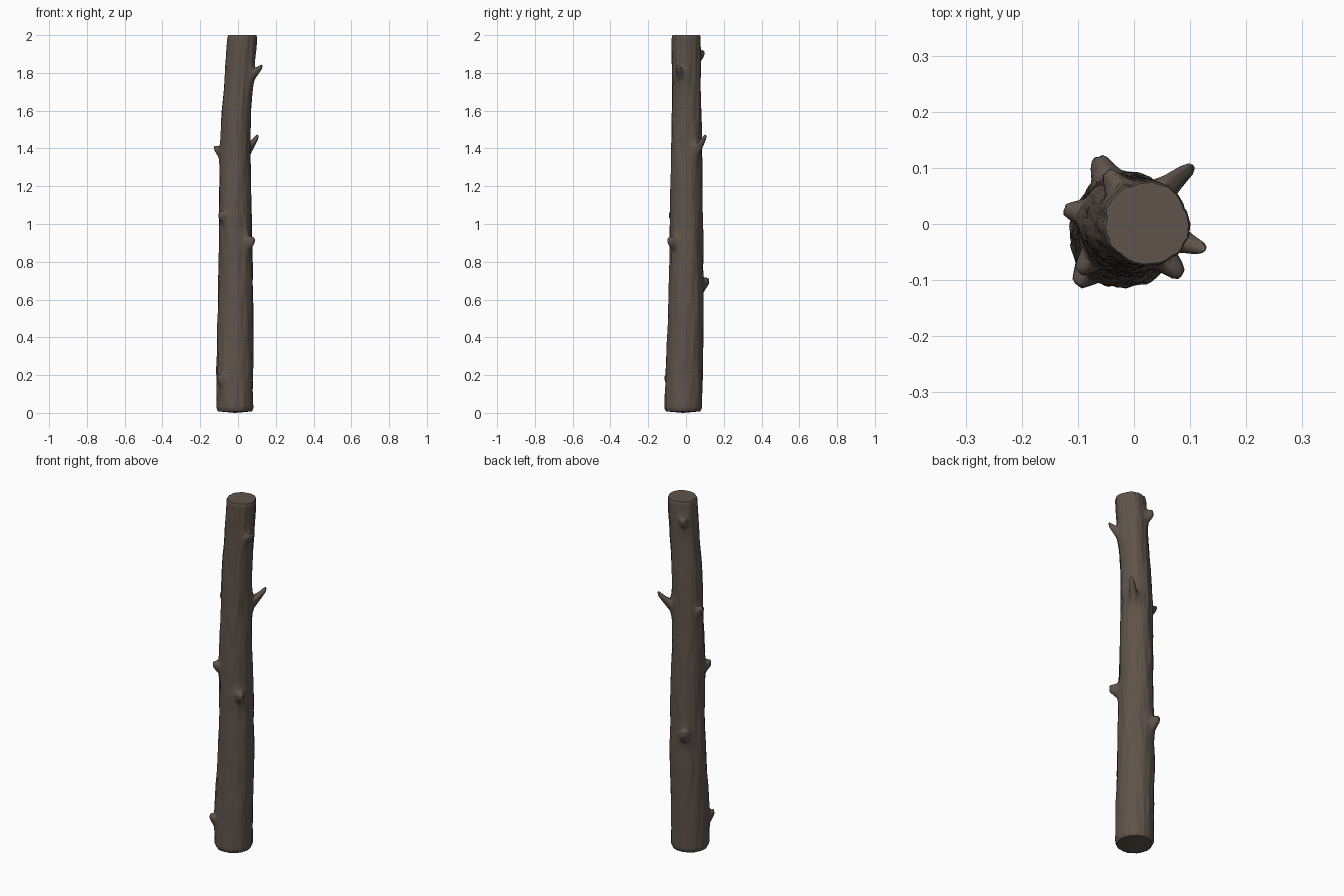
import bpy, bmesh, math
from mathutils import Vector, noise

if "Cube" in bpy.data.objects:
    bpy.data.objects.remove(bpy.data.objects["Cube"])

SIDES, RINGS = 80, 240

# trunk path: height, centre x, centre y, radius
PATH = [(0.0, -.015, -.016, .098), (0.25, -.015, -.012, .097), (0.5, -.013, 0, .094),
        (1.0, -.013, .002, .086), (1.4, -.015, .004, .080), (1.6, -.008, .003, .078),
        (1.8, .008, .001, .076), (2.0, .022, 0, .077)]

# branch stubs: tip x, tip y, base height, rise of the tip, tip half-width
STUBS = [(.125, -.046, 1.80, .035, .015), (.104, .104, 1.40, .065, .016),
         (-.126, .027, 1.385, .020, .016), (.086, -.093, .905, .010, .020),
         (-.064, .120, .685, .015, .020), (-.101, -.105, .175, .015, .018),
         (-.048, .094, 1.895, .010, .018), (-.097, -.083, 1.04, .010, .018)]


def trunk(z):
    """Smoothly interpolated centre and radius at a height."""
    for a, b in zip(PATH, PATH[1:]):
        if z <= b[0] + 1e-6:
            t = (z - a[0]) / (b[0] - a[0])
            return [p + (q - p) * t for p, q in zip(a[1:], b[1:])]


def smooth(t):
    t = max(0.0, min(1.0, t))
    return t * t * (3 - 2 * t)


def bark_point(ang, z):
    cx, cy, r = trunk(z)
    d = Vector((math.cos(ang), math.sin(ang), 0))
    # broad lumps and vertical bark ridges
    r += .004 * noise.noise((d.x * 1.3, d.y * 1.3, z * 2.2))
    r += .0035 * noise.noise((d.x * 4, d.y * 4, z * 5 + 9))
    r += .0025 * noise.noise((d.x * 9 + z, d.y * 9, z * 9))
    # rounded rim at both ends
    r -= .010 * (1 - smooth(z / .03)) + .004 * (1 - smooth((2 - z) / .012))
    p = Vector((cx, cy, z)) + d * r
    # pull the surface out into the stubs
    for tx, ty, zb, rise, w in STUBS:
        sx, sy, sr = trunk(zb)
        out = Vector((tx - sx, ty - sy, 0))
        length = out.length - sr
        out.normalize()
        if d.dot(out) < .3:
            continue
        across = (d - out * d.dot(out)).length * sr
        dz = z - zb
        dist = math.hypot(across, dz * (.6 if dz < 0 else .9))
        core = 1 - smooth((dist - w * .5) / (w * 1.1))
        swell = math.exp(-(dist / (w * 2)) ** 2)
        k = .72 * core + .28 * swell
        p += out * (length * k) + Vector((0, 0, rise * core))
    return p


def build_trunk():
    bm = bmesh.new()
    rings = []
    for i in range(RINGS + 1):
        z = .008 + 1.992 * i / RINGS
        rings.append([bm.verts.new(bark_point(2 * math.pi * j / SIDES, z)) for j in range(SIDES)])
    for a, b in zip(rings, rings[1:]):
        for j in range(SIDES):
            k = (j + 1) % SIDES
            bm.faces.new((a[j], a[k], b[k], b[j]))
    # sawn ends: a gently domed bottom and a flat top
    for ring, z, flip in ((rings[0], 0, True), (rings[-1], 2, False)):
        cx, cy, _ = trunk(z)
        c = bm.verts.new((cx, cy, z))
        for j in range(SIDES):
            tri = (ring[j], ring[(j + 1) % SIDES], c)
            bm.faces.new(tri[::-1] if flip else tri)
    mesh = bpy.data.meshes.new("log_trunk")
    bm.to_mesh(mesh)
    bm.free()
    obj = bpy.data.objects.new("log_trunk", mesh)
    bpy.context.collection.objects.link(obj)
    return obj


bark = bpy.data.materials.new("dark brown bark")
bark.diffuse_color = (.112, .087, .069, 1)
bark.use_nodes = True
bark.node_tree.nodes["Principled BSDF"].inputs["Base Color"].default_value = bark.diffuse_color

log = build_trunk()
log.data.materials.append(bark)
bpy.context.view_layer.objects.active = log
log.select_set(True)
bpy.ops.object.shade_smooth_by_angle(angle=math.radians(50))
